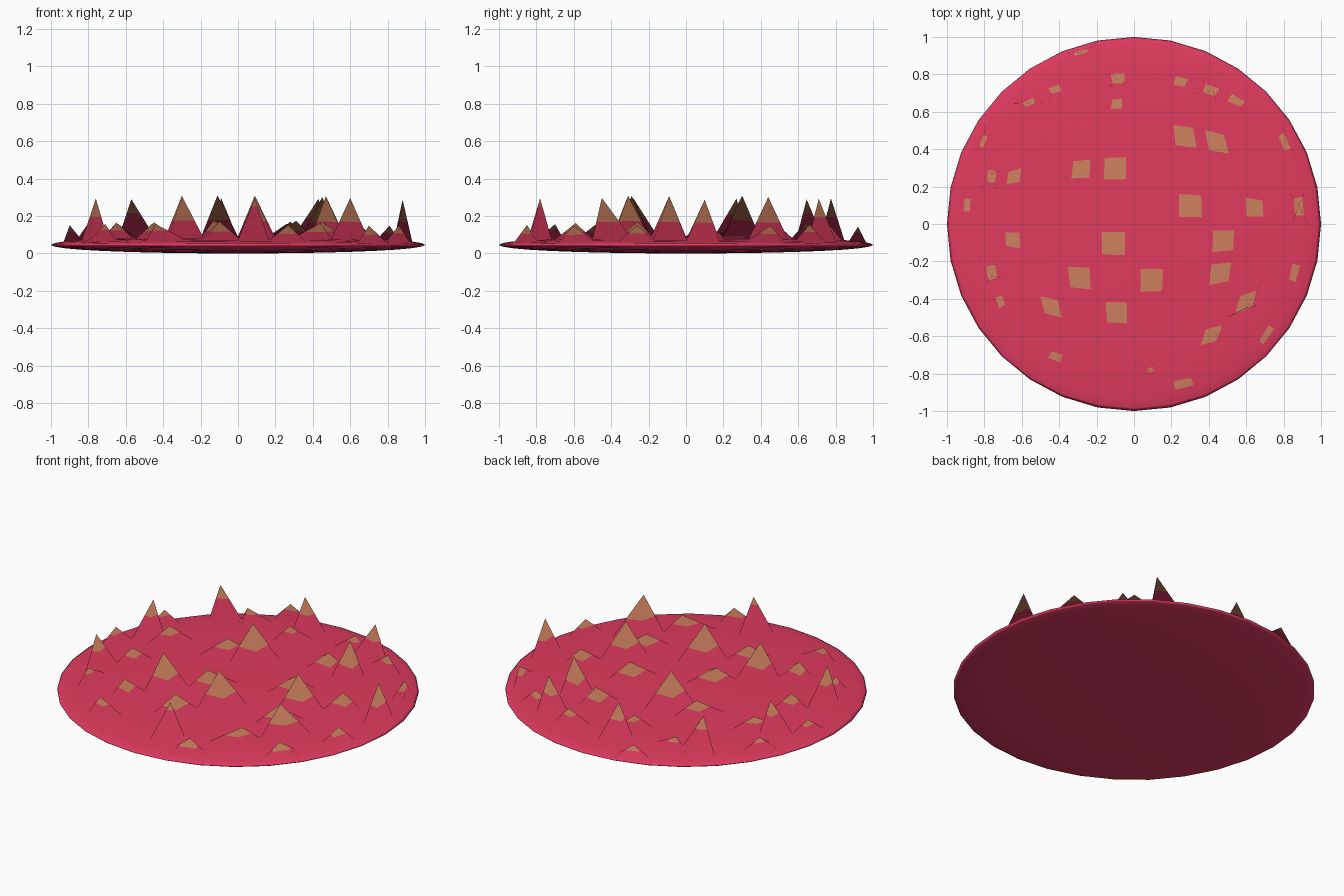
import bpy, bmesh, math
from mathutils import Vector

if "Cube" in bpy.data.objects:
    bpy.data.objects.remove(bpy.data.objects["Cube"])

H = 0.046          # half thickness of the flattened ball
TALL, SMALL = 0.22, 0.085

# Peak positions: x, y, tan share of the peak
tall_peaks = [
    (.09, -.31, .62), (.47, -.09, .62), (.88, .10, .55), (.60, -.45, .58),
    (-.11, .30, .60), (.45, .44, .62), (-.76, -.28, .45), (-.57, .645, .35),
    (.43, .71, .45), (-.09, .775, .45), (.09, -.78, .2), (-.30, -.29, .6),
    (-.76, .27, .4)]
small_peaks = [
    (.28, .47, .62), (.31, .10, .62), (-.13, -.11, .62), (-.10, -.46, .62),
    (.64, .10, .6), (.45, -.26, .6), (.44, -.59, .55), (.70, -.60, .55),
    (.27, -.85, .55), (.86, -.26, .5), (.81, .45, .5), (.26, .76, .4),
    (.55, .66, .45), (-.10, .64, .35), (-.44, .72, .35), (-.29, .92, .4),
    (-.81, .45, .35), (-.28, .30, .5), (-.65, .27, .45), (-.90, .11, .4),
    (-.65, -.09, .5), (-.71, -.43, .35), (-.45, -.45, .55), (-.44, -.70, .4)]


def material(name, rgb):
    m = bpy.data.materials.new(name)
    m.diffuse_color = (*rgb, 1)
    m.use_nodes = True
    m.node_tree.nodes["Principled BSDF"].inputs["Base Color"].default_value = m.diffuse_color
    return m


def ball_point(c):
    """Cube point to the flattened ball."""
    v = Vector([math.tan(a * math.pi / 4) for a in c]).normalized()
    r = math.hypot(v.x, v.y)
    k = 1 + 0.035 * max(0, math.sin(math.pi * r))
    return Vector((v.x * k, v.y * k, H + v.z * H))


def dome_height(x, y):
    return H + H * math.sqrt(max(0, 1 - x * x - y * y))


# Flattened ball made from a gridded cube
bm = bmesh.new()
bmesh.ops.create_cube(bm, size=2)
bmesh.ops.subdivide_edges(bm, edges=bm.edges[:], cuts=7, use_grid_fill=True)
for v in bm.verts:
    v.co = ball_point(v.co)

# Raise each peak from the nearest upper cell, with a tan cap
cells = [(f, f.calc_center_median()) for f in bm.faces]
cells = [c for c in cells if c[1].z > H]
used = []
for group, height in ((tall_peaks, TALL), (small_peaks, SMALL)):
    for x, y, share in group:
        free = [c for c in cells if c[0] not in used]
        face, _ = min(free, key=lambda c: math.hypot(c[1].x - x, c[1].y - y))
        used.append(face)
        tip = bm.verts.new((x, y, dome_height(x, y) + height))
        base = list(face.verts)
        ring = [bm.verts.new(v.co.lerp(tip.co, 1 - share)) for v in base]
        n = len(base)
        for i in range(n):
            j = (i + 1) % n
            bm.faces.new((base[i], base[j], ring[j], ring[i]))
            bm.faces.new((ring[i], ring[j], tip)).material_index = 1
bmesh.ops.delete(bm, geom=used, context='FACES_ONLY')

for f in bm.faces:
    f.smooth = True
mesh = bpy.data.meshes.new("spiked_disc")
bm.to_mesh(mesh)
bm.free()
mesh.materials.append(material("crimson pink", (.75, .043, .115)))
mesh.materials.append(material("tan peak", (.62, .22, .112)))

# Soft dome normals, so peaks blend into the disc
normals = []
for v in mesh.vertices:
    x, y, z = v.co
    s = math.sqrt(max(0, 1 - x * x - y * y)) * (-1 if z < H - 1e-4 else 1)
    normals.append(Vector((x, y, s / H)).normalized())
mesh.normals_split_custom_set_from_vertices(normals)

obj = bpy.data.objects.new("spiked_disc", mesh)
bpy.context.collection.objects.link(obj)
